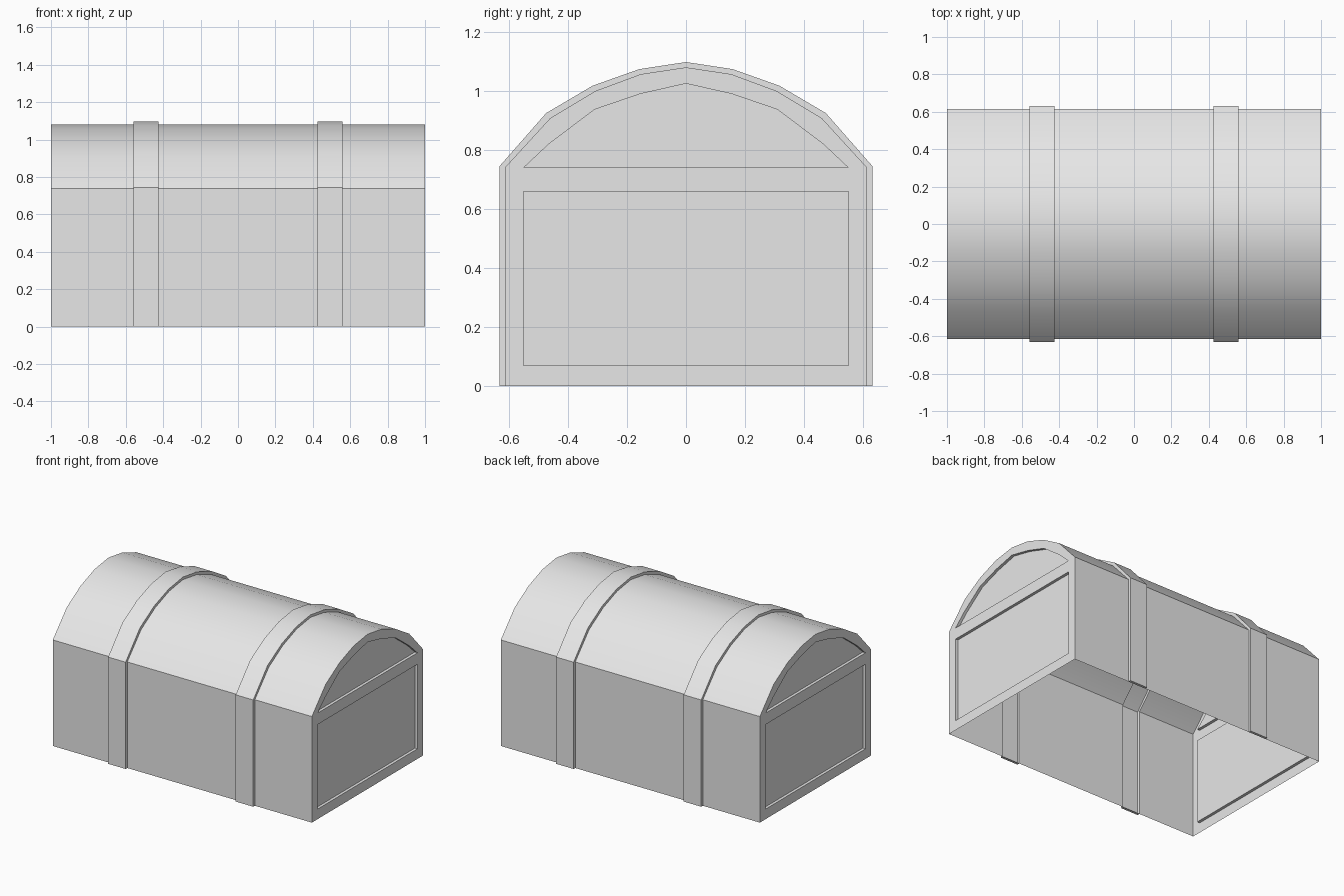
import bpy
import bmesh

cube = bpy.data.objects.get("Cube")
if cube:
    bpy.data.objects.remove(cube, do_unlink=True)

GREY = (0.8, 0.8, 0.8, 1.0)
mat = bpy.data.materials.new("plain grey")
mat.use_nodes = True
mat.diffuse_color = GREY
mat.node_tree.nodes["Principled BSDF"].inputs["Base Color"].default_value = GREY

DEPTH = 0.02          # recess of the end panels
STRAP_X = (0.425, 0.56)


def mirrored(half):
    """Half outline ending at the ridge (y = 0) -> full outline, front to back."""
    return [(-y, z) for y, z in half] + [(y, z) for y, z in reversed(half[:-1])]


# Cross-sections as (y, z)
arch = mirrored([(0.614, 0.74), (0.46, 0.908), (0.307, 1.0), (0.153, 1.057), (0, 1.08)])
strap_arch = mirrored([(0.632, 0.745), (0.474, 0.925), (0.316, 1.018), (0.158, 1.074), (0, 1.098)])
arch_panel = mirrored([(0.55, 0.74), (0.465, 0.82), (0.31, 0.937), (0.155, 0.99), (0, 1.025)])


def with_walls(top):
    return [(top[0][0], 0)] + top + [(top[-1][0], 0)]


shell = with_walls(arch)
strap = with_walls(strap_arch)


def rect(w, z0, z1):
    return [(-w, z0), (w, z0), (w, z1), (-w, z1)]


def add_face(bm, coords):
    bm.faces.new([bm.verts.new(c) for c in coords])


def skin(bm, sections):
    """Join successive (x, profile) sections with quads."""
    for (xa, pa), (xb, pb) in zip(sections, sections[1:]):
        for i in range(len(pa) - 1):
            add_face(bm, [(xa, *pa[i]), (xb, *pb[i]), (xb, *pb[i + 1]), (xa, *pa[i + 1])])


def finish(name, bm):
    bmesh.ops.remove_doubles(bm, verts=bm.verts[:], dist=0.0005)
    me = bpy.data.meshes.new(name)
    bm.to_mesh(me)
    bm.free()
    me.materials.append(mat)
    ob = bpy.data.objects.new(name, me)
    bpy.context.collection.objects.link(ob)
    bpy.ops.object.select_all(action="DESELECT")
    ob.select_set(True)
    bpy.context.view_layer.objects.active = ob
    bpy.ops.object.shade_smooth_by_angle(angle=0.5)


# Walls and rounded lid, left open beneath the straps and at the bottom
a, b = STRAP_X
bm = bmesh.new()
for x0, x1 in ((-1, -b), (-a, a), (b, 1)):
    skin(bm, [(x0, shell), (x1, shell)])
finish("chest_shell", bm)

# Raised hollow straps with closed feet
for name, x0, x1 in (("right_strap", -b, -a), ("left_strap", a, b)):
    bm = bmesh.new()
    skin(bm, [(x0, shell), (x0, strap), (x1, strap), (x1, shell)])
    for i in (0, -1):
        foot = [(x0, *shell[i]), (x0, *strap[i]), (x1, *strap[i]), (x1, *shell[i])]
        add_face(bm, foot[::-1] if i == 0 else foot)
    finish(name, bm)


def recessed(bm, side, outer, hole):
    """Flat frame around a panel that is sunk into the chest end."""
    xo, xi = side, side * (1 - DEPTH)
    n = len(outer)
    for i in range(n):
        j = (i + 1) % n
        frame = [(xo, *outer[i]), (xo, *outer[j]), (xo, *hole[j]), (xo, *hole[i])]
        wall = [(xo, *hole[i]), (xo, *hole[j]), (xi, *hole[j]), (xi, *hole[i])]
        flat = all(abs(c[2] - frame[0][2]) < 0.0001 for c in frame)
        for quad in ([wall] if flat else [frame, wall]):
            add_face(bm, quad if side > 0 else quad[::-1])
    panel = [(xi, *p) for p in hole]
    add_face(bm, panel if side > 0 else panel[::-1])


# Chest ends: square panel below, arched panel above
for name, side in (("right_end", -1), ("left_end", 1)):
    bm = bmesh.new()
    recessed(bm, side, rect(0.614, 0, 0.74), rect(0.55, 0.07, 0.66))
    recessed(bm, side, arch[::-1], arch_panel[::-1])
    finish(name, bm)
